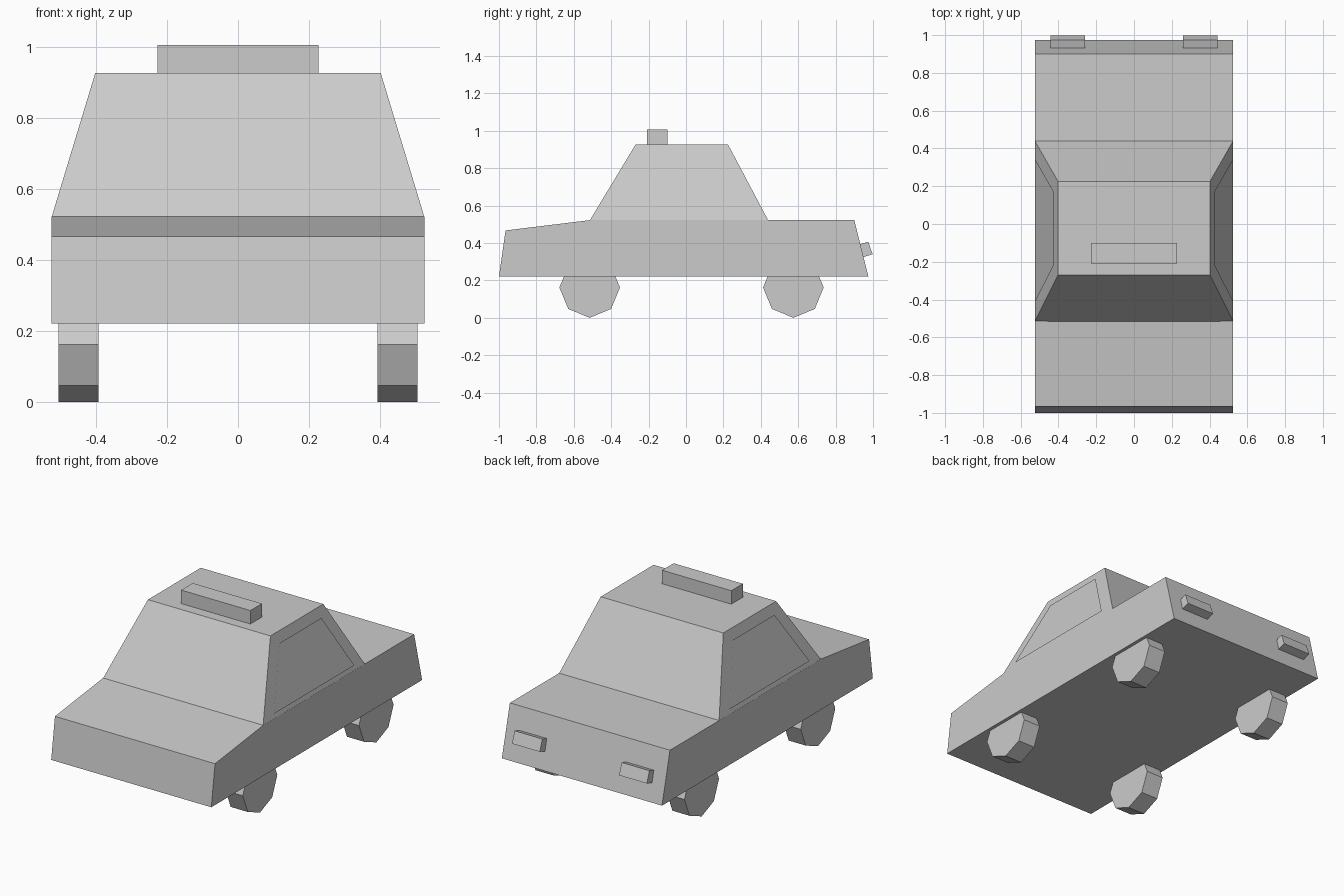
import bpy
import math

if "Cube" in bpy.data.objects:
    bpy.data.objects.remove(bpy.data.objects["Cube"])


def make_mesh(name, verts, faces):
    mesh = bpy.data.meshes.new(name)
    mesh.from_pydata(verts, [], faces)
    mesh.update()
    obj = bpy.data.objects.new(name, mesh)
    bpy.context.collection.objects.link(obj)
    return obj


def prism(name, profile, x0, x1):
    """Extrude a (y, z) profile, listed anticlockwise seen from +x, along x."""
    n = len(profile)
    verts = [(x, y, z) for x in (x0, x1) for y, z in profile]
    faces = [tuple(reversed(range(n))), tuple(range(n, 2 * n))]
    faces += [(i, (i + 1) % n, n + (i + 1) % n, n + i) for i in range(n)]
    return make_mesh(name, verts, faces)


# Lower body
prism("body", [(-1, 0.222), (0.975, 0.222), (0.9, 0.522), (0.435, 0.522),
               (-0.515, 0.522), (-0.965, 0.467)], -0.525, 0.525)

# Tapered cabin
ZB, ZT = 0.52, 0.926
FB, FT, RB, RT = -0.515, -0.27, 0.44, 0.225
WB, WT = 0.525, 0.402
cabin = []
for w, f, r, z in ((WB, FB, RB, ZB), (WT, FT, RT, ZT)):
    cabin += [(-w, f, z), (w, f, z), (w, r, z), (-w, r, z)]
make_mesh("cabin", cabin, [(3, 2, 1, 0), (4, 5, 6, 7), (0, 1, 5, 4),
                           (1, 2, 6, 5), (2, 3, 7, 6), (3, 0, 4, 7)])


def slope(bottom, top, z):
    """Position of a cabin wall at height z."""
    return bottom + (top - bottom) * (z - ZB) / (ZT - ZB)


# Front and rear windows lie on the sloped walls
for name, b, t, s, z0 in (("windscreen", FB, FT, -1, 0.525),
                          ("rear_window", RB, RT, 1, 0.54)):
    z1 = 0.875
    y0, y1 = slope(b, t, z0) + s * 0.003, slope(b, t, z1) + s * 0.003
    verts = [(s * 0.457, y0, z0), (-s * 0.457, y0, z0),
             (-s * 0.352, y1, z1), (s * 0.352, y1, z1)]
    make_mesh(name, verts, [(0, 1, 2, 3)])

# Parts on both sides
octagon = [(0.162 * math.sin(i * math.pi / 4), 0.162 - 0.162 * math.cos(i * math.pi / 4))
           for i in range(8)]
light = [(0.94, 0.322), (0.998, 0.34), (0.974, 0.407), (0.92, 0.39)]
for side, s in (("right", 1), ("left", -1)):
    # Side windows
    z0, z1 = 0.55, 0.87
    x0, x1 = slope(WB, WT, z0) + 0.007, slope(WB, WT, z1) + 0.007
    verts = [(s * x0, -0.41, z0), (s * x0, 0.342, z0),
             (s * x1, 0.172, z1), (s * x1, -0.22, z1)]
    make_mesh(side + "_window", verts, [(0, 1, 2, 3)[::s]])
    # Wheels
    a, b = sorted((s * 0.393, s * 0.505))
    for end, yc in (("front", -0.515), ("rear", 0.574)):
        prism(f"{end}_{side}_wheel", [(yc + y, z) for y, z in octagon], a, b)
    # Tail lights, tilted with the rear panel
    a, b = sorted((s * 0.26, s * 0.442))
    prism(side + "_tail_light", light, a, b)

# Roof sign
prism("roof_sign", [(-0.208, 0.92), (-0.1, 0.92), (-0.1, 1.006), (-0.208, 1.006)],
      -0.227, 0.227)
